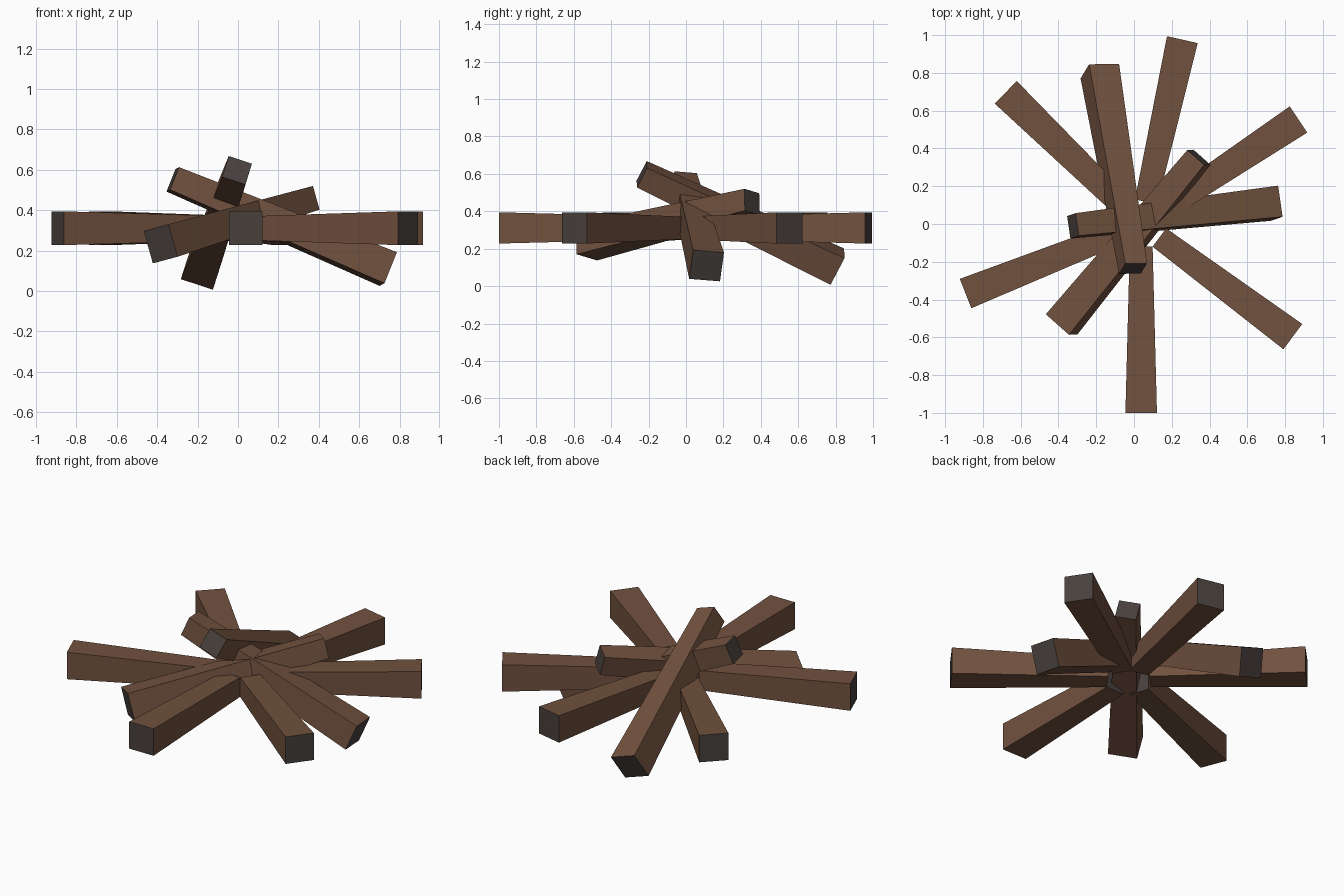
import bpy, bmesh, math
from mathutils import Vector

if "Cube" in bpy.data.objects:
    bpy.data.objects.remove(bpy.data.objects["Cube"])


def material(name, rgb):
    m = bpy.data.materials.new(name)
    m.diffuse_color = (*rgb, 1)
    m.use_nodes = True
    m.node_tree.nodes["Principled BSDF"].inputs["Base Color"].default_value = m.diffuse_color
    return m


BARK = material("brown_bark", (0.165, 0.083, 0.049))
CUT = material("charred_end", (0.066, 0.053, 0.048))
THICK, THIN = 0.167, 0.121


def log(name, base, tip, side):
    """Tapered square log from its thick base to its thin tip; side sets the roll."""
    base, tip = Vector(base), Vector(tip)
    axis = (tip - base).normalized()
    u = Vector(side)
    u = (u - axis * u.dot(axis)).normalized()
    v = axis.cross(u)
    bm = bmesh.new()
    rings = []
    for centre, width in ((base, THICK), (tip, THIN)):
        rings.append([bm.verts.new(centre + (u * a + v * b) * width / 2)
                      for a, b in ((-1, -1), (1, -1), (1, 1), (-1, 1))])
    lo, hi = rings
    for i in range(4):
        j = (i + 1) % 4
        bm.faces.new((lo[i], lo[j], hi[j], hi[i]))
    for ring in (lo[::-1], hi):
        bm.faces.new(ring).material_index = 1
    bmesh.ops.recalc_face_normals(bm, faces=bm.faces)
    mesh = bpy.data.meshes.new(name)
    bm.to_mesh(mesh)
    bm.free()
    mesh.materials.append(BARK)
    mesh.materials.append(CUT)
    bpy.context.collection.objects.link(bpy.data.objects.new(name, mesh))


# Six flat logs radiating around a small open centre
CX, CZ = 0.038, 0.311
for n, deg in enumerate((33.6, 77.4, 135.8, 201.6, 270, 323.4)):
    t = math.radians(deg)
    d = Vector((math.cos(t), math.sin(t), 0))
    c = Vector((CX, 0, CZ))
    log(f"flat_log_{n + 1}", c + d * 1.0, c + d * 0.12, (-d.y, d.x, 0))

# Three logs leaning across the pile
log("leaning_log_back", (-0.181, 0.809, 0.104), (-0.005, -0.236, 0.598), (0.153, 0.01, -0.054))
log("leaning_log_front", (-0.383, -0.531, 0.234), (0.343, 0.353, 0.450), (0.13, -0.106, 0.035))
log("leaning_log_right", (0.744, 0.110, 0.109), (-0.323, -0.010, 0.553), (0.027, -0.165, 0.012))
